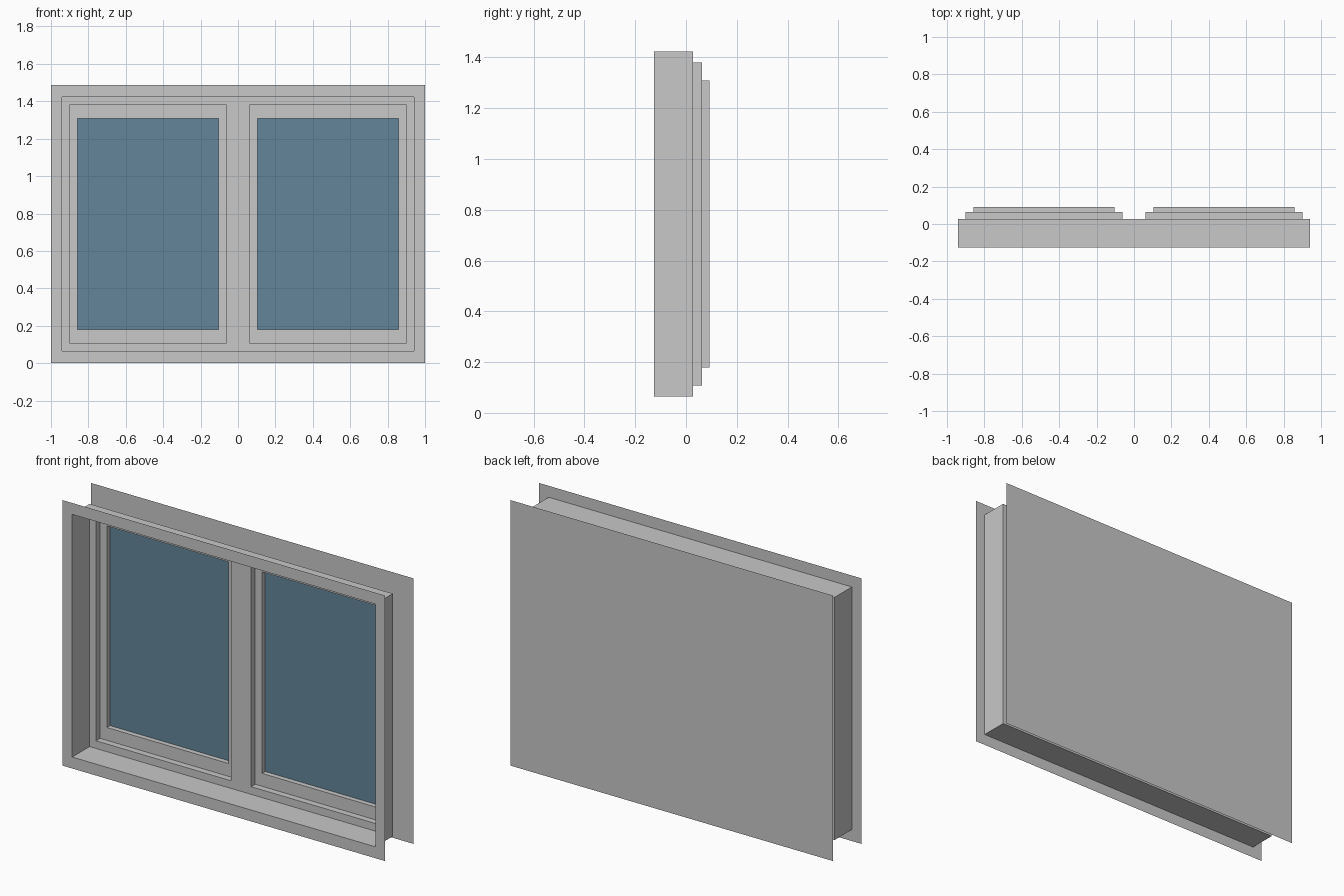
import bpy
import bmesh

cube = bpy.data.objects.get("Cube")
if cube:
    bpy.data.objects.remove(cube, do_unlink=True)


def material(name, rgb):
    mat = bpy.data.materials.new(name)
    mat.use_nodes = True
    color = (*rgb, 1)
    mat.diffuse_color = color
    mat.node_tree.nodes["Principled BSDF"].inputs["Base Color"].default_value = color
    return mat


GREY = material("light grey", (0.58, 0.58, 0.58))
BLUE = material("glass blue", (0.127, 0.235, 0.315))

# Overall size, depth planes and margins
HEIGHT = 1.488
FRONT, WALL, STEP, PANE, BACK = -0.126, 0.028, 0.064, 0.092, 0.126
REVEAL_X, REVEAL_Z = 0.94, 0.064
SASH_X, SASH_Z = (0.062, 0.90), 0.107
PANE_X, PANE_Z = (0.104, 0.858), 0.179


def rect(bm, x0, x1, margin, y):
    """Corner loop, counter-clockwise seen from the front."""
    top = HEIGHT - margin
    corners = ((x0, margin), (x1, margin), (x1, top), (x0, top))
    return [bm.verts.new((x, y, z)) for x, z in corners]


def bridge(bm, outer, inner):
    for i in range(4):
        j = (i + 1) % 4
        bm.faces.new((outer[i], outer[j], inner[j], inner[i]))


def finish(bm, name, mat):
    bmesh.ops.remove_doubles(bm, verts=bm.verts, dist=0.0005)
    mesh = bpy.data.meshes.new(name)
    bm.to_mesh(mesh)
    bm.free()
    mesh.materials.append(mat)
    obj = bpy.data.objects.new(name, mesh)
    bpy.context.collection.objects.link(obj)


# Front flange and deep reveal
bm = bmesh.new()
flange = rect(bm, -1, 1, 0, FRONT)
lip = rect(bm, -REVEAL_X, REVEAL_X, REVEAL_Z, FRONT)
bridge(bm, flange, lip)
bridge(bm, lip, rect(bm, -REVEAL_X, REVEAL_X, REVEAL_Z, WALL))
finish(bm, "outer_frame", GREY)

# Frame face with two openings and the centre mullion
bm = bmesh.new()
near, far = SASH_X
xs = (-REVEAL_X, -far, -near, near, far, REVEAL_X)
zs = (REVEAL_Z, SASH_Z, HEIGHT - SASH_Z, HEIGHT - REVEAL_Z)
grid = [[bm.verts.new((x, WALL, z)) for x in xs] for z in zs]
for r in range(3):
    for c in range(5):
        if r == 1 and c in (1, 3):
            continue
        bm.faces.new((grid[r][c], grid[r][c + 1], grid[r + 1][c + 1], grid[r + 1][c]))
finish(bm, "inner_frame", GREY)

# Stepped sash and glass on each side
for side, sign in (("left", 1), ("right", -1)):
    sash_x = sorted(sign * x for x in SASH_X)
    pane_x = sorted(sign * x for x in PANE_X)
    bm = bmesh.new()
    loops = [rect(bm, *sash_x, SASH_Z, WALL), rect(bm, *sash_x, SASH_Z, STEP),
             rect(bm, *pane_x, PANE_Z, STEP), rect(bm, *pane_x, PANE_Z, PANE)]
    for outer, inner in zip(loops, loops[1:]):
        bridge(bm, outer, inner)
    finish(bm, side + "_sash", GREY)

    bm = bmesh.new()
    bm.faces.new(rect(bm, *pane_x, PANE_Z, PANE))
    finish(bm, side + "_glass", BLUE)

# Plain back panel
bm = bmesh.new()
bm.faces.new(rect(bm, -1, 1, 0, BACK)[::-1])
finish(bm, "back_panel", GREY)
